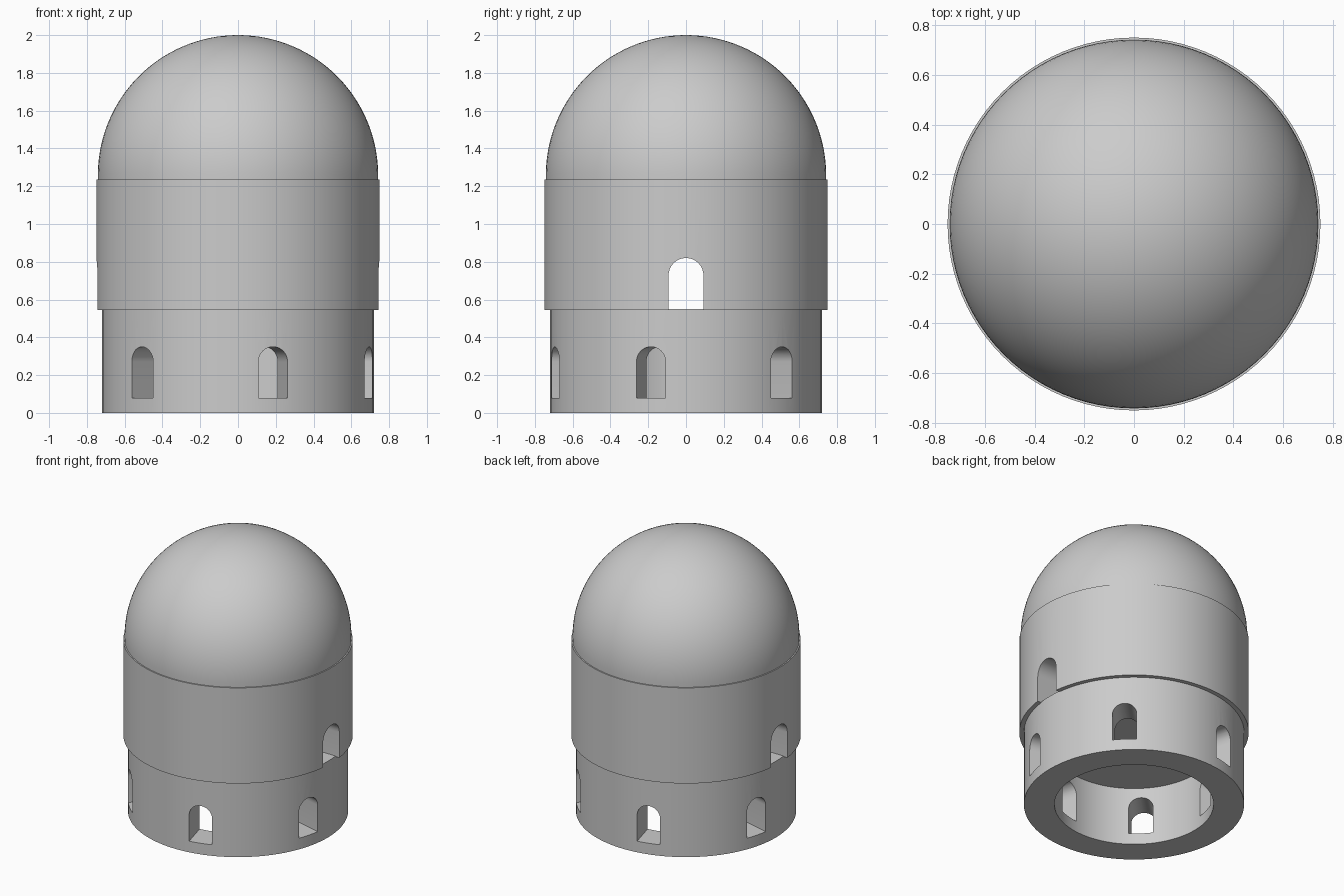
import bpy, bmesh
from math import sin, cos, pi, radians, acos
from mathutils import Matrix

if "Cube" in bpy.data.objects:
    bpy.data.objects.remove(bpy.data.objects["Cube"])

SIDES = 96


def new_object(name, bm):
    bmesh.ops.recalc_face_normals(bm, faces=bm.faces)
    mesh = bpy.data.meshes.new(name)
    bm.to_mesh(mesh)
    bm.free()
    obj = bpy.data.objects.new(name, mesh)
    bpy.context.collection.objects.link(obj)
    return obj


def lathe(name, profile):
    """Revolve a closed (radius, z) profile; points on the axis become poles."""
    bm = bmesh.new()
    rings = []
    for r, z in profile:
        if r < 1e-6:
            rings.append([bm.verts.new((0, 0, z))] * SIDES)
        else:
            rings.append([bm.verts.new((r * cos(2 * pi * i / SIDES), r * sin(2 * pi * i / SIDES), z))
                          for i in range(SIDES)])
    for a, b in zip(rings, rings[1:] + rings[:1]):
        for i in range(SIDES):
            j = (i + 1) % SIDES
            corners = list(dict.fromkeys((a[i], a[j], b[j], b[i])))
            if len(corners) > 2:
                bm.faces.new(corners)
    return new_object(name, bm)


def add_arch(bm, width, bottom, top, x0, x1, angle):
    """Round-topped prism lying along a radius."""
    r = width / 2
    outline = [(-r, bottom), (r, bottom)]
    outline += [(r * cos(pi * k / 16), top - r + r * sin(pi * k / 16)) for k in range(17)]
    face = bm.faces.new([bm.verts.new((x0, y, z)) for y, z in outline])
    ext = bmesh.ops.extrude_face_region(bm, geom=[face], use_keep_orig=True)
    moved = [g for g in ext["geom"] if isinstance(g, bmesh.types.BMVert)]
    bmesh.ops.translate(bm, verts=moved, vec=(x1 - x0, 0, 0))
    bmesh.ops.rotate(bm, verts=list(face.verts) + moved, cent=(0, 0, 0),
                     matrix=Matrix.Rotation(radians(angle), 3, 'Z'))


def cut(obj, cutter):
    mod = obj.modifiers.new("openings", 'BOOLEAN')
    mod.operation, mod.solver, mod.object = 'DIFFERENCE', 'EXACT', cutter
    bpy.context.view_layer.objects.active = obj
    bpy.ops.object.modifier_apply(modifier=mod.name)
    bpy.data.objects.remove(cutter)


# Base drum, open underneath, with six arched windows
base = lathe("base_drum", [(0, 0.42), (0.52, 0.42), (0.52, 0), (0.72, 0), (0.72, 0.55), (0, 0.55)])
bm = bmesh.new()
for n in range(6):
    add_arch(bm, 0.16, 0.08, 0.35, 0.4, 0.9, 45 + 60 * n)
cut(base, new_object("window_cutter", bm))

# Upper drum with a doorway on each side
drum = lathe("upper_drum", [(0.54, 0.545), (0.75, 0.545), (0.75, 1.235), (0.54, 1.235)])
bm = bmesh.new()
for angle in (0, 180):
    add_arch(bm, 0.185, 0.5, 0.82, 0.3, 0.9, angle)
cut(drum, new_object("door_cutter", bm))

# Hollow dome
centre, outer, inner = 1.258, 0.742, 0.54


def arc(radius, steps=32):
    end = acos((1.235 - centre) / radius)
    return [(radius * sin(end * k / steps), centre + radius * cos(end * k / steps))
            for k in range(steps + 1)]


dome = lathe("dome", arc(outer) + arc(inner)[::-1])

# Smooth round walls, crisp rims
bpy.ops.object.select_all(action='DESELECT')
for obj in (base, drum, dome):
    obj.select_set(True)
bpy.context.view_layer.objects.active = base
bpy.ops.object.shade_smooth_by_angle(angle=radians(30))
